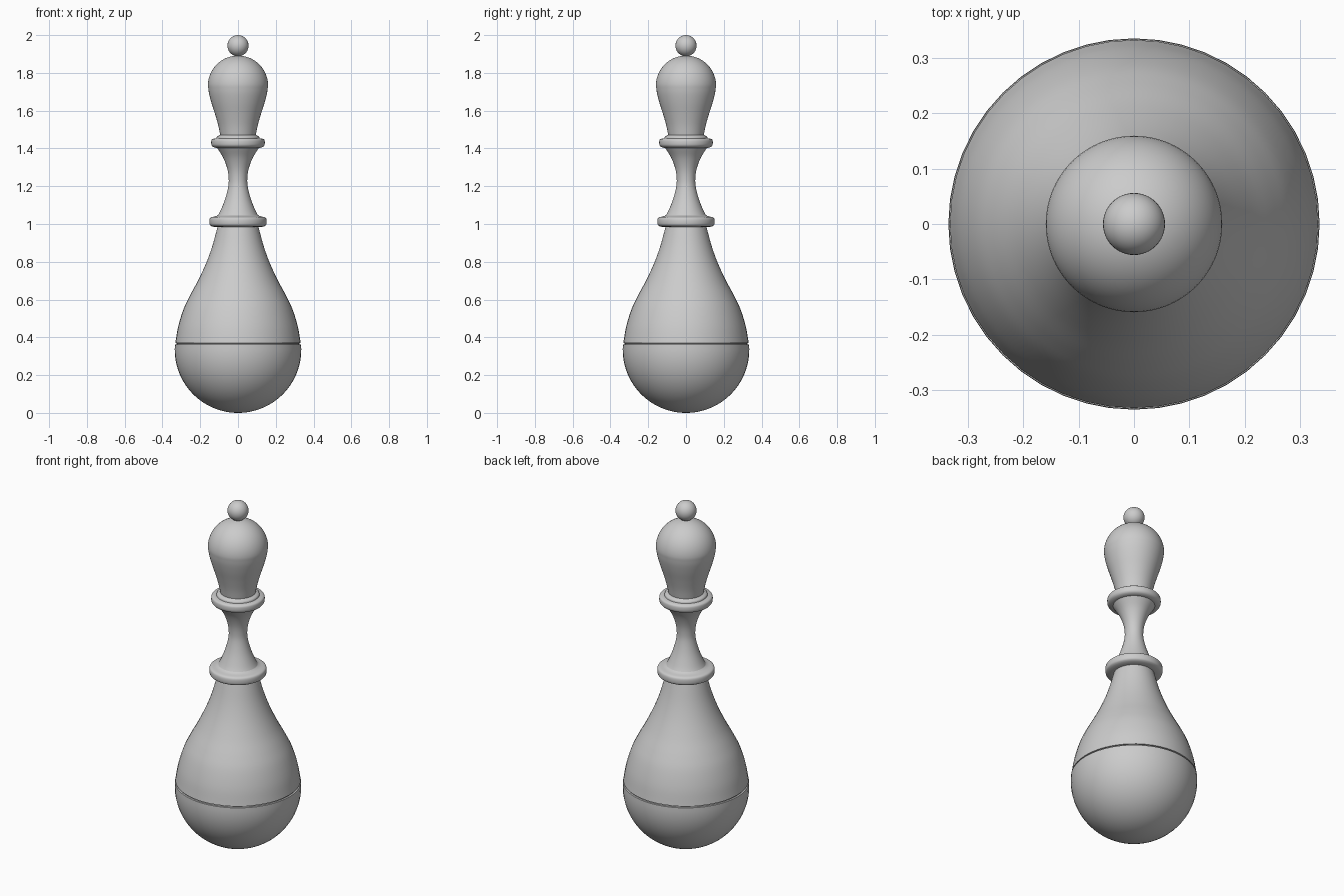
import bpy, math
from mathutils import Vector

if "Cube" in bpy.data.objects:
    bpy.data.objects.remove(bpy.data.objects["Cube"])


def curve(pts, steps=5):
    """Catmull-Rom smoothing of a (radius, height) profile."""
    p = [Vector(q) for q in pts]
    p = [2 * p[0] - p[1]] + p + [2 * p[-1] - p[-2]]
    out = []
    for a, b, c, d in zip(p, p[1:], p[2:], p[3:]):
        for i in range(steps):
            t = i / steps
            out.append(0.5 * (2 * b + (c - a) * t + (2 * a - 5 * b + 4 * c - d) * t**2
                              + (3 * b - a - 3 * c + d) * t**3))
    return [tuple(v) for v in out] + [tuple(pts[-1])]


def arc(r, z, a0, a1, n=16):
    """Arc centred on the axis, angles in degrees above the horizon."""
    angs = [math.radians(a0 + (a1 - a0) * i / n) for i in range(n + 1)]
    return [(max(0, r * math.cos(a)), z + r * math.sin(a)) for a in angs]


def lathe(name, profile, seg=48):
    """Revolve a bottom-to-top profile around z."""
    verts, rings = [], []
    for r, z in profile:
        n = 1 if r < 1e-5 else seg
        rings.append([len(verts) + i % n for i in range(seg)])
        verts += [(r * math.cos(2 * math.pi * i / seg), r * math.sin(2 * math.pi * i / seg), z)
                  for i in range(n)]
    faces = []
    for lo, hi in zip(rings, rings[1:]):
        for i in range(seg):
            j = (i + 1) % seg
            f = list(dict.fromkeys((lo[i], lo[j], hi[j], hi[i])))
            if len(f) > 2:
                faces.append(f)
    me = bpy.data.meshes.new(name)
    me.from_pydata(verts, [], faces)
    ob = bpy.data.objects.new(name, me)
    bpy.context.collection.objects.link(ob)
    bpy.context.view_layer.objects.active = ob
    ob.select_set(True)
    bpy.ops.object.shade_smooth_by_angle(angle=math.radians(35))
    ob.select_set(False)
    return ob


# Round weighted bottom, closed by a recessed lip
lathe("round_base", arc(0.335, 0.335, -90, 4.5, 24) + [(0.325, 0.362), (0.325, 0.37)])

# Pear-shaped body above the groove
lathe("body", [(0.323, 0.368)] + curve([(0.332, 0.37), (0.316, 0.46), (0.288, 0.55), (0.255, 0.62),
      (0.212, 0.70), (0.170, 0.79), (0.137, 0.88), (0.108, 0.985)]))

# Lower collar ring running into the waisted stem
lathe("lower_collar", [(0.10, 0.983), (0.115, 0.983)] + curve([(0.138, 0.987), (0.149, 0.995), (0.152, 1.01),
      (0.150, 1.028), (0.140, 1.036), (0.115, 1.042), (0.095, 1.055)], 3))
lathe("stem", curve([(0.112, 1.035), (0.093, 1.07), (0.069, 1.13), (0.053, 1.19), (0.049, 1.235),
      (0.056, 1.29), (0.078, 1.35), (0.112, 1.405)]))

# Upper collar with stepped bead
lathe("upper_collar", [(0.09, 1.403), (0.118, 1.403)] + curve([(0.134, 1.409), (0.141, 1.42), (0.141, 1.443),
      (0.134, 1.451)], 3) + curve([(0.114, 1.453), (0.110, 1.463), (0.090, 1.473)], 3))

# Head: flared neck and dome
lathe("head", curve([(0.092, 1.46), (0.104, 1.52), (0.121, 1.58), (0.140, 1.64), (0.153, 1.69),
      (0.159, 1.73)]) + arc(0.1595, 1.732, 3, 90, 16), 64)

# Finial ball
lathe("finial", arc(0.056, 1.944, -90, 90, 20))
